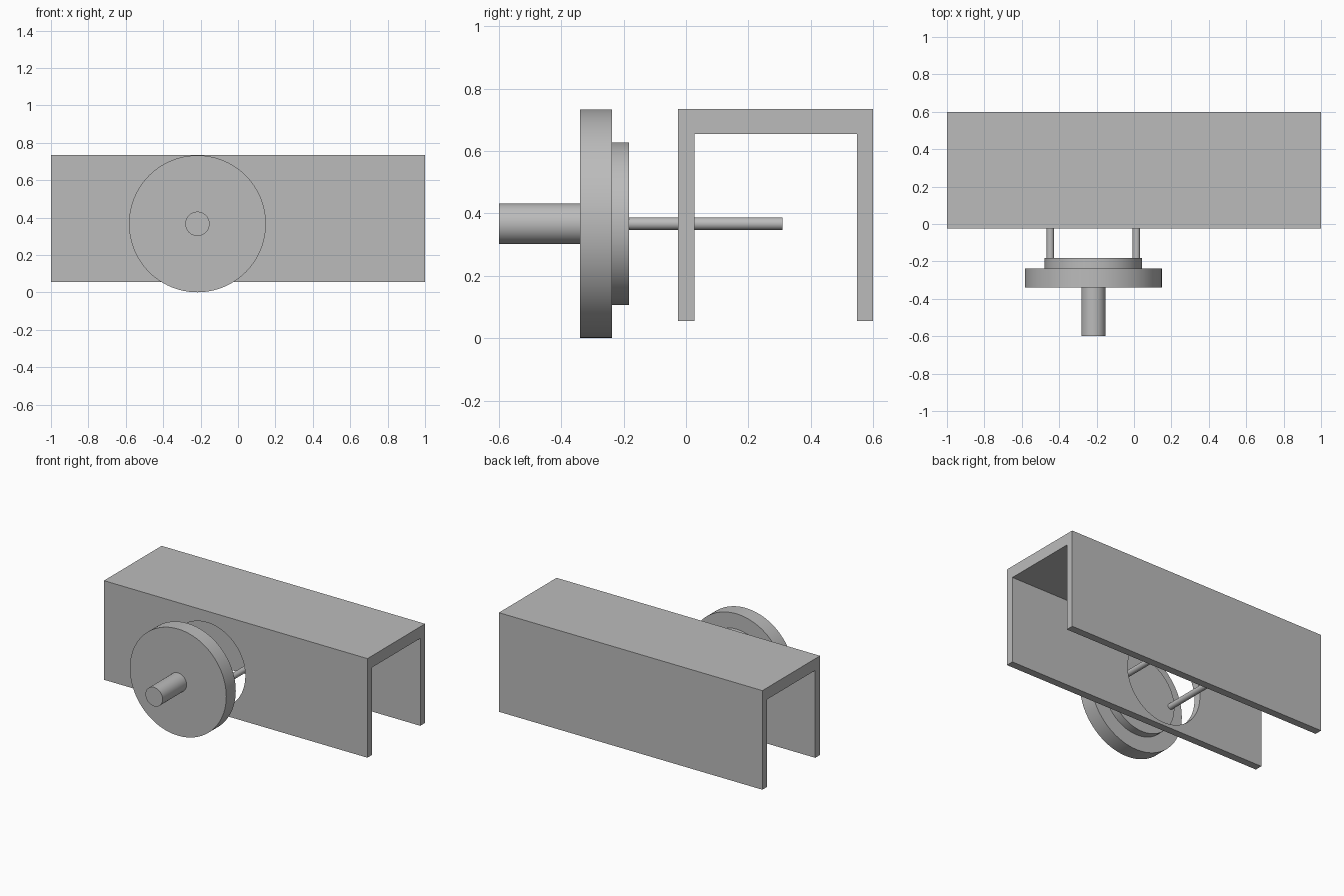
import bpy
import bmesh
import math
from mathutils import Vector

cube = bpy.data.objects.get("Cube")
if cube:
    bpy.data.objects.remove(cube, do_unlink=True)

grey = bpy.data.materials.new("plain grey")
grey.use_nodes = True
COLOUR = (0.5, 0.5, 0.5, 1)
grey.diffuse_color = COLOUR
grey.node_tree.nodes["Principled BSDF"].inputs["Base Color"].default_value = COLOUR

AXIS_X, AXIS_Z = -0.217, 0.367   # shared axis of the round parts


def activate(obj):
    bpy.ops.object.select_all(action="DESELECT")
    obj.select_set(True)
    bpy.context.view_layer.objects.active = obj


def rod(name, radius, y0, y1, dx=0.0, sides=96):
    """Cylinder running along y from y0 to y1."""
    bpy.ops.mesh.primitive_cylinder_add(
        vertices=sides, radius=radius, depth=y1 - y0,
        location=(AXIS_X + dx, (y0 + y1) / 2, AXIS_Z),
        rotation=(math.pi / 2, 0, 0))
    obj = bpy.context.object
    obj.name = name
    obj.data.materials.append(grey)
    bpy.ops.object.shade_smooth_by_angle(angle=math.radians(30))
    return obj


# Channel: inverted U profile in y-z, extruded along x
front, back, bottom, top = -0.025, 0.6, 0.055, 0.735
wall, roof = 0.052, 0.08
profile = [(front, bottom), (front, top), (back, top), (back, bottom),
           (back - wall, bottom), (back - wall, top - roof),
           (front + wall, top - roof), (front + wall, bottom)]
bm = bmesh.new()
face = bm.faces.new([bm.verts.new((-1, y, z)) for y, z in profile])
ext = bmesh.ops.extrude_face_region(bm, geom=[face])
bmesh.ops.translate(bm, vec=Vector((2, 0, 0)),
                    verts=[v for v in ext["geom"] if isinstance(v, bmesh.types.BMVert)])
bmesh.ops.recalc_face_normals(bm, faces=bm.faces)
mesh = bpy.data.meshes.new("channel")
bm.to_mesh(mesh)
bm.free()
channel = bpy.data.objects.new("channel", mesh)
bpy.context.collection.objects.link(channel)
mesh.materials.append(grey)

# Round opening through the front wall only
cutter = rod("opening_cutter", 0.29, front - 0.05, front + wall + 0.05)
cutter.hide_render = True
cut = channel.modifiers.new("opening", "BOOLEAN")
cut.operation = "DIFFERENCE"
cut.solver = "EXACT"
cut.object = cutter
activate(channel)
bpy.ops.object.modifier_apply(modifier=cut.name)
bpy.data.objects.remove(cutter, do_unlink=True)
activate(channel)
bpy.ops.object.shade_smooth_by_angle(angle=math.radians(30))

# Plug: handle, flange, stepped boss and two guide pins
rod("handle", 0.065, -0.6, -0.34, sides=64)
rod("flange", 0.366, -0.34, -0.237)
rod("boss", 0.261, -0.237, -0.183)
for side, dx in (("right", -0.23), ("left", 0.23)):
    rod(side + "_pin", 0.02, -0.183, 0.31, dx, sides=32)
